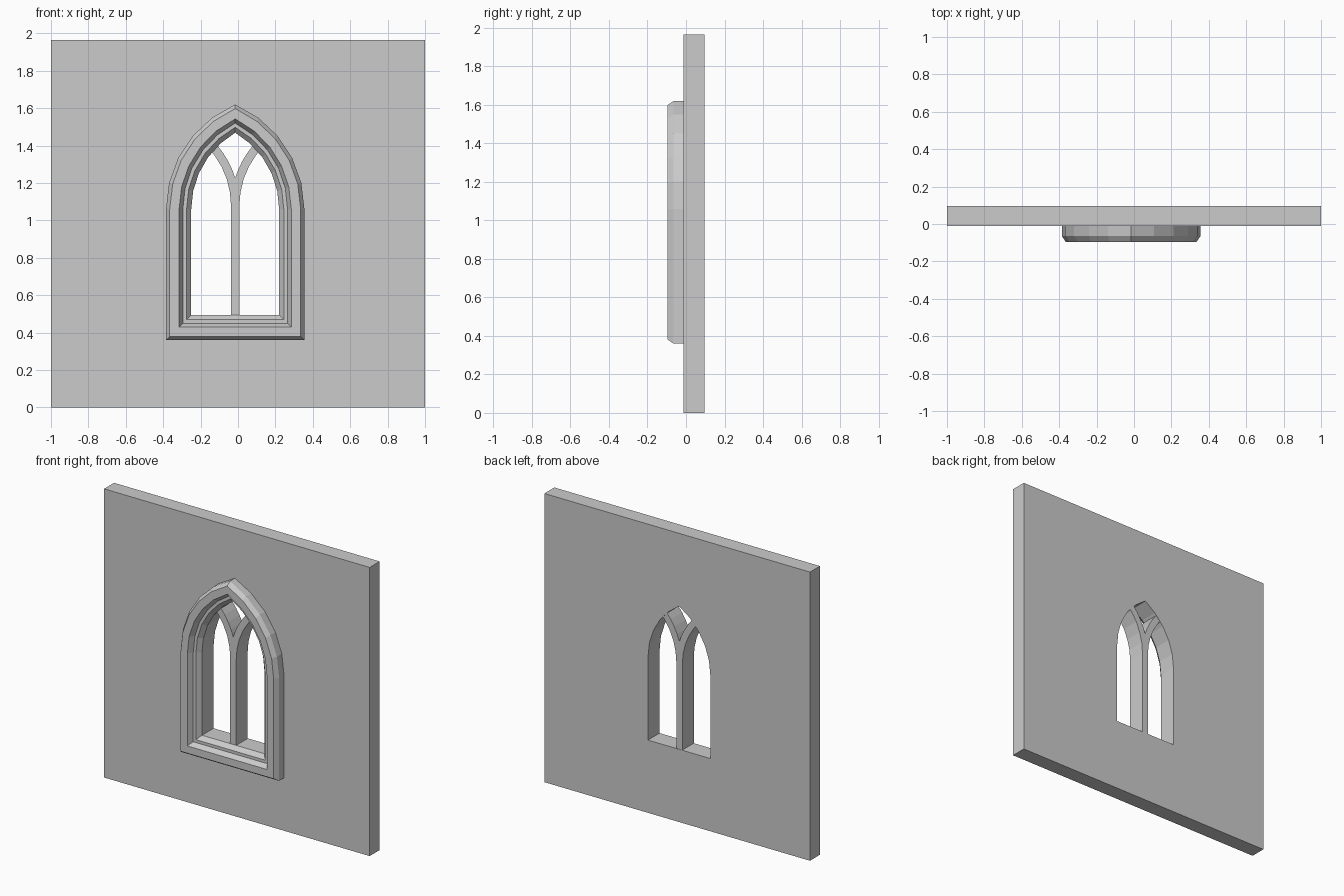
import bpy, bmesh
from math import sin, cos, acos, radians

if "Cube" in bpy.data.objects:
    bpy.data.objects.remove(bpy.data.objects["Cube"])

CX = -0.015                 # window centre line
HALF, SILL, SPRING = 0.37, 0.36, 1.06
ARC_OFF, ARC_R = 0.239, 0.609
SEGS = 5
WALL_FRONT, WALL_BACK = -0.012, 0.095


def arch(d):
    """Pointed-arch outline (x, z), inset by d from the outer frame edge."""
    r = ARC_R - d
    end = acos(ARC_OFF / r)
    right = [(HALF - d, SILL + d)]
    right += [(r * cos(end * i / SEGS) - ARC_OFF, SPRING + r * sin(end * i / SEGS))
              for i in range(SEGS)]
    apex = [(0, SPRING + r * sin(end))]
    pts = right + apex + [(-x, z) for x, z in reversed(right)]
    return [(x + CX, z) for x, z in pts]


def finish(bm, name):
    bmesh.ops.recalc_face_normals(bm, faces=bm.faces)
    me = bpy.data.meshes.new(name)
    bm.to_mesh(me)
    bm.free()
    ob = bpy.data.objects.new(name, me)
    bpy.context.collection.objects.link(ob)
    return ob


def slab(name, loops, y0, y1):
    """Flat plate from an outline plus optional hole loops, extruded in y."""
    bm = bmesh.new()
    edges = []
    for loop in loops:
        vs = [bm.verts.new((x, y0, z)) for x, z in loop]
        edges += [bm.edges.new((vs[i - 1], vs[i])) for i in range(len(vs))]
    bmesh.ops.triangle_fill(bm, edges=edges, use_beauty=True)
    res = bmesh.ops.extrude_face_region(bm, geom=bm.faces[:])
    moved = [g for g in res["geom"] if isinstance(g, bmesh.types.BMVert)]
    bmesh.ops.translate(bm, verts=moved, vec=(0, y1 - y0, 0))
    return finish(bm, name)


# Wall with the window opening
OPENING = 0.135
slab("wall", [[(-1, 0), (1, 0), (1, 1.965), (-1, 1.965)], arch(OPENING)],
     WALL_FRONT, WALL_BACK)

# Moulded frame: cross-section (inset, y) swept around the arch
profile = [(0, WALL_FRONT), (0, -0.065), (0.02, -0.095), (0.07, -0.095),
           (0.09, -0.06), (0.11, -0.06), (OPENING, -0.03), (OPENING, WALL_FRONT)]
bm = bmesh.new()
rings = [[bm.verts.new((x, y, z)) for x, z in arch(d)] for d, y in profile]
for k in range(len(rings)):
    a, b = rings[k - 1], rings[k]
    for i in range(len(a)):
        bm.faces.new((a[i - 1], a[i], b[i], b[i - 1]))
finish(bm, "window_frame")

# Y-shaped tracery: mullion forking into two curved branches
R, W, FORK_Z, BAR_SEGS = 0.474, 0.0225, 1.08, 5
END = radians(46)
START = acos(R / (R + W))


def branch(r, t):
    return (R - r * cos(t), FORK_Z + r * sin(t))


right = [(W, 0.485)]
right += [branch(R - W, END * i / BAR_SEGS) for i in range(BAR_SEGS + 1)]
right += [branch(R + W, END + (START - END) * i / BAR_SEGS) for i in range(BAR_SEGS)]
outline = right + [branch(R + W, START)] + [(-x, z) for x, z in reversed(right)]
slab("tracery", [[(x + CX, z) for x, z in outline]], -0.03, WALL_BACK - 0.002)
